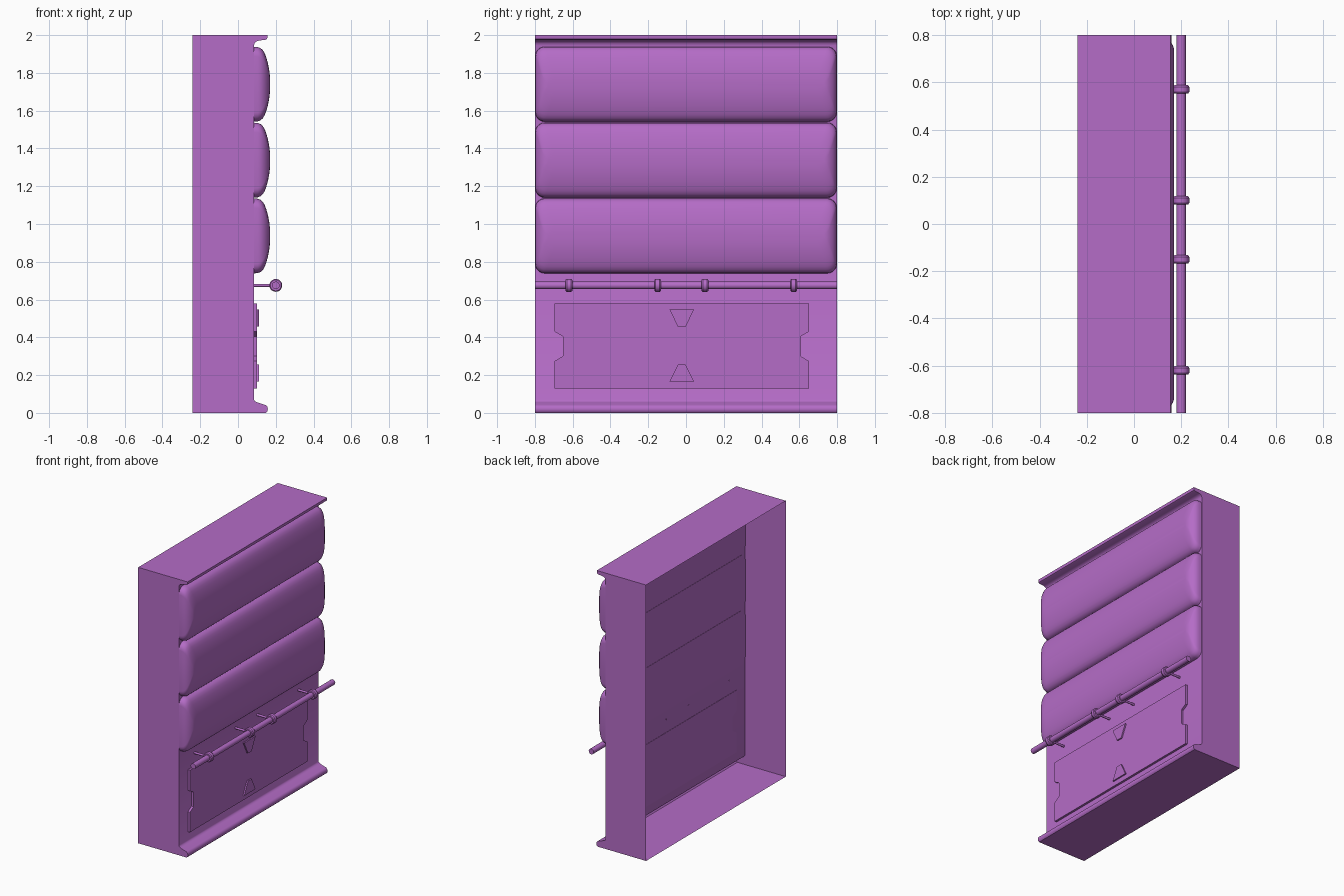
import bpy, bmesh, math
from mathutils import Vector

if "Cube" in bpy.data.objects:
    bpy.data.objects.remove(bpy.data.objects["Cube"])

mat = bpy.data.materials.new("purple_paint")
mat.diffuse_color = (0.46, 0.15, 0.57, 1)
mat.use_nodes = True
mat.node_tree.nodes["Principled BSDF"].inputs["Base Color"].default_value = mat.diffuse_color
PANEL = 0.085          # x of the front panel
BACK = PANEL - 0.002   # parts seat slightly through the panel


def finish(name, bm, smooth=None, fix_normals=True):
    if fix_normals:
        bmesh.ops.recalc_face_normals(bm, faces=bm.faces[:])
    me = bpy.data.meshes.new(name)
    bm.to_mesh(me)
    bm.free()
    me.materials.append(mat)
    ob = bpy.data.objects.new(name, me)
    bpy.context.collection.objects.link(ob)
    if smooth:
        bpy.ops.object.select_all(action='DESELECT')
        ob.select_set(True)
        bpy.context.view_layer.objects.active = ob
        bpy.ops.object.shade_smooth_by_angle(angle=math.radians(smooth))
    return ob


def bridge(bm, a, b, closed=True):
    n = len(a)
    for i in range(n if closed else n - 1):
        j = (i + 1) % n
        bm.faces.new((a[i], a[j], b[j], b[i]))


def plate(name, outline, x0, x1):
    """Solid plate from a (y, z) outline."""
    bm = bmesh.new()
    a, b = [[bm.verts.new((x, y, z)) for y, z in outline] for x in (x0, x1)]
    bridge(bm, a, b)
    bm.faces.new(a)
    bm.faces.new(b)
    return finish(name, bm)


def lathe(name, profile, centre, axis, sides, closed=False):
    """Turn a (distance along axis, radius) profile about an axis."""
    bm = bmesh.new()
    q = Vector((0, 0, 1)).rotation_difference(Vector(axis))
    rings = []
    for d, r in profile:
        angles = [2 * math.pi * i / sides for i in range(sides)]
        rings.append([bm.verts.new(Vector(centre) + q @ Vector(
            (r * math.cos(t), r * math.sin(t), d))) for t in angles])
    for a, b in zip(rings, rings[1:]):
        bridge(bm, a, b)
    if closed:
        bridge(bm, rings[-1], rings[0])
    else:
        bm.faces.new(rings[0])
        bm.faces.new(rings[-1])
    return finish(name, bm, 35)


# Thin cabinet shell, open at the back, with moulded top and bottom lips
profile = [(-0.24, 0), (0.148, 0), (0.156, 0.008), (0.158, 0.02), (0.155, 0.034),
           (0.145, 0.042), (0.10, 0.056), (0.09, 0.062), (PANEL, 0.07),
           (PANEL, 1.945), (0.088, 1.957), (0.096, 1.966), (0.11, 1.971),
           (0.145, 1.975), (0.153, 1.979), (0.155, 1.985), (0.155, 2), (-0.24, 2)]
bm = bmesh.new()
a, b = [[bm.verts.new((x, y, z)) for x, z in profile] for y in (-0.8, 0.8)]
bridge(bm, b, a, closed=False)
bm.faces.new(a)
bm.faces.new(b[::-1])
for f in bm.faces:
    f.normal_update()
shell = finish("cabinet_shell", bm, 40, fix_normals=False)


# Three padded cushions: rounded-rectangle rings shrinking towards the front
def cushion(name, zc):
    bm = bmesh.new()
    layers = [(BACK, 0, 0), (0.105, 0.002, 0.001), (0.120, 0.008, 0.003),
              (0.132, 0.019, 0.008), (0.142, 0.036, 0.014), (0.150, 0.058, 0.021),
              (0.158, 0.086, 0.030), (0.165, 0.122, 0.042), (0.169, 0.155, 0.054),
              (0.170, 0.185, 0.066)]
    rings = []
    for x, iz, iy in layers:
        hy, hz = 0.798 - iy, 0.1985 - iz
        rz, ry = min(0.05, hz * 0.6), 0.05
        ring = []
        for k, (sy, sz) in enumerate([(1, 1), (-1, 1), (-1, -1), (1, -1)]):
            for i in range(7):
                t = math.pi / 2 * (k + i / 6)
                ring.append(bm.verts.new((x, sy * (hy - ry) + ry * math.cos(t),
                                          zc + sz * (hz - rz) + rz * math.sin(t))))
        rings.append(ring)
    for a, b in zip(rings, rings[1:]):
        bridge(bm, a, b)
    bm.faces.new(rings[0])
    bm.faces.new(rings[-1])
    finish(name, bm, 45)


for i, zc in enumerate((0.937, 1.338, 1.74)):
    cushion(f"cushion_{i + 1}", zc)

# Hand rail with its collars and wall posts
RX, RZ = 0.2, 0.675
lathe("hand_rail", [(-0.8, 0.02), (0.8, 0.02)], (RX, 0, RZ), (0, 1, 0), 24)
collar = [(-0.018, 0.019), (-0.018, 0.029), (-0.011, 0.034),
          (0.011, 0.034), (0.018, 0.029), (0.018, 0.019)]
for i, y in enumerate((-0.62, -0.15, 0.10, 0.57)):
    lathe(f"rail_collar_{i + 1}", collar, (RX, y, RZ), (0, 1, 0), 24, closed=True)
    lathe(f"rail_post_{i + 1}", [(BACK, 0.008), (0.175, 0.008)],
          (0, y, RZ), (1, 0, 0), 12)

# Lower access plate with a notch in each end
YC = -0.0225
half = [(0.6725, 0.13), (0.6725, 0.275), (0.63, 0.30),
        (0.63, 0.405), (0.6725, 0.43), (0.6725, 0.58)]
outline = [(YC + y, z) for y, z in half] + [(YC - y, z) for y, z in half[::-1]]
plate("access_plate", outline, BACK, 0.101)

# Two raised tapered grips on the plate
for name, wide, narrow in (("upper_grip", 0.548, 0.457), ("lower_grip", 0.165, 0.255)):
    plate(name, [(YC - 0.065, wide), (YC + 0.065, wide),
                 (YC + 0.021, narrow), (YC - 0.021, narrow)], 0.099, 0.111)
